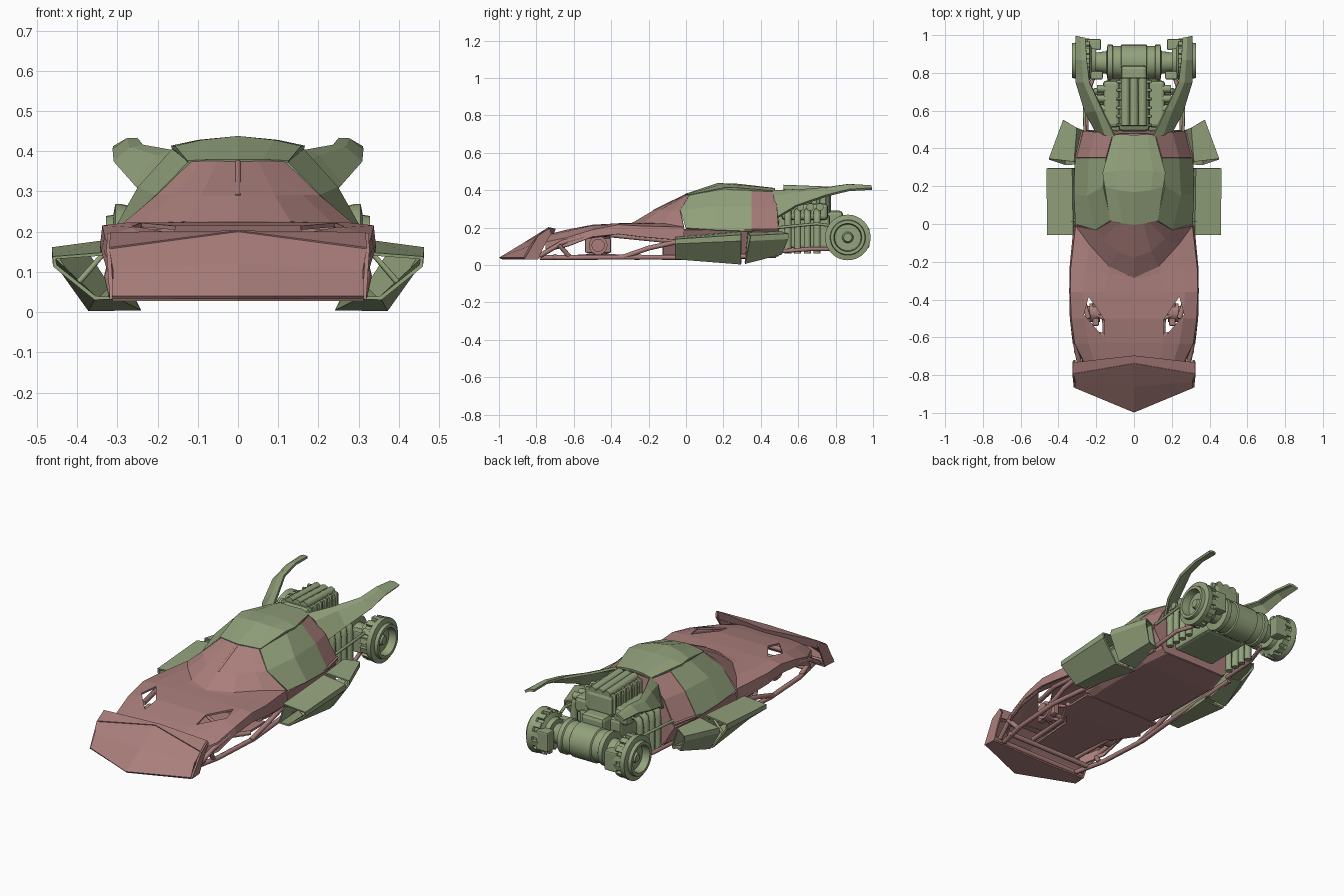
import bpy, bmesh, math
from mathutils import Matrix, Vector


def material(name, rgb):
    m = bpy.data.materials.new(name)
    m.diffuse_color = (*rgb, 1)
    return m


RED = material("red_panel", (0.40, 0.21, 0.20))
GREEN = material("green_panel", (0.29, 0.36, 0.20))


def finish(name, bm, mat, mirror=False, solid=0, smooth=False):
    bmesh.ops.recalc_face_normals(bm, faces=bm.faces)
    me = bpy.data.meshes.new(name)
    bm.to_mesh(me)
    bm.free()
    ob = bpy.data.objects.new(name, me)
    bpy.context.collection.objects.link(ob)
    me.materials.append(mat)
    if smooth:
        bpy.ops.object.select_all(action='DESELECT')
        ob.select_set(True)
        bpy.context.view_layer.objects.active = ob
        bpy.ops.object.shade_smooth_by_angle(angle=math.radians(35))
    if mirror:
        ob.modifiers.new("mirror", 'MIRROR').use_clip = True
    if solid:
        s = ob.modifiers.new("thickness", 'SOLIDIFY')
        s.thickness, s.offset = solid, 0
    return ob


def loft(name, rows, mat, closed=False, cap=False, **kw):
    bm = bmesh.new()
    vs = [[bm.verts.new(p) for p in r] for r in rows]
    n = len(rows[0])
    for a, b in zip(vs, vs[1:]):
        for i in range(n if closed else n - 1):
            j = (i + 1) % n
            bm.faces.new((a[i], a[j], b[j], b[i]))
    if cap:
        bm.faces.new(vs[0])
        bm.faces.new(vs[-1])
    return finish(name, bm, mat, **kw)


def flat(y, pts):
    return [(x, y, z) for x, z in pts]


def box(name, lo, hi, mat, bevel=0, **kw):
    bm = bmesh.new()
    c = (Vector(lo) + Vector(hi)) / 2
    d = Vector(hi) - Vector(lo)
    bmesh.ops.create_cube(bm, size=1, matrix=Matrix.Translation(c) @ Matrix.Diagonal((*d, 1)))
    if bevel:
        bmesh.ops.bevel(bm, geom=bm.edges[:], offset=bevel, segments=2, affect='EDGES', profile=0.5)
    return finish(name, bm, mat, **kw)


def lathe(name, profile, cy, cz, mat, seg=28, mirror=True):
    # revolve (x, radius) pairs about an axis parallel to x
    ring = lambda x, r: [(x, cy + r * math.cos(2 * math.pi * i / seg),
                          cz + r * math.sin(2 * math.pi * i / seg)) for i in range(seg)]
    return loft(name, [ring(x, r) for x, r in profile], mat, True, True, mirror=mirror, smooth=True)


def tube(name, pts, r, mat, sides=(1, -1)):
    for s in sides:
        cu = bpy.data.curves.new(name, 'CURVE')
        cu.dimensions, cu.bevel_depth, cu.bevel_resolution, cu.use_fill_caps = '3D', r, 2, True
        sp = cu.splines.new('POLY')
        sp.points.add(len(pts) - 1)
        for p, (x, y, z) in zip(sp.points, pts):
            p.co = (s * x, y, z, 1)
        ob = bpy.data.objects.new(name, cu)
        cu.materials.append(mat)
        bpy.context.collection.objects.link(ob)


# Plough nose, its flange, and the chin underneath
loft("nose_plough", [[(0, -.995, .036), (.312, -.865, .036)],
                     [(0, -.86, .118), (.31, -.83, .10)],
                     [(0, -.735, .196), (.32, -.79, .153)]], RED, mirror=True, solid=.01)
loft("plough_flange", [[(0, -.735, .198), (.32, -.79, .156)], [(0, -.70, .19), (.317, -.735, .195)],
                       [(0, -.715, .16), (.315, -.745, .15)]], RED, mirror=True, solid=.01)
loft("plough_end_plate", [[(.314, -.865, .032), (.322, -.79, .158), (.32, -.73, .197)],
                          [(.308, -.79, .032), (.312, -.76, .1), (.315, -.72, .17)]], RED, mirror=True, solid=.01)
loft("chin_floor", [[(0, -.985, .032), (.312, -.86, .032)], [(0, -.80, .032), (.31, -.79, .032)]],
     RED, mirror=True, solid=.008)
tube("chin_bar", [(-.31, -.8, .05), (.31, -.8, .05)], .014, RED, (1,))
tube("nose_crossbar", [(-.28, -.7, .045), (.28, -.7, .045)], .014, RED, (1,))

# Hood shell with fender edges and two vents
hood = loft("hood", [
    flat(-.75, [(0, .155), (.14, .155), (.20, .145), (.25, .12), (.255, .07)]),
    flat(-.63, [(0, .185), (.15, .185), (.24, .176), (.31, .145), (.32, .10)]),
    flat(-.50, [(0, .21), (.155, .21), (.26, .206), (.328, .185), (.335, .15)]),
    flat(-.36, [(0, .218), (.16, .218), (.27, .218), (.334, .212), (.338, .165)]),
    [(0, -.29, .22), (.14, -.26, .218), (.26, -.24, .216), (.332, -.24, .205), (.337, -.24, .15)],
    [(0, -.285, .222), (.13, -.225, .22), (.235, -.11, .216), (.305, -.01, .20), (.315, -.01, .13)],
], RED, mirror=True, solid=.01)
vent = [(.24, -.385), (.265, -.48), (.16, -.6), (.155, -.51)]
cutter = loft("vent_cutter", [[(x, y, z) for x, y in vent] for z in (.19, .35)], RED, True, True, mirror=True)
cutter.hide_render = True
cutter.display_type = 'WIRE'
cut = hood.modifiers.new("vents", 'BOOLEAN')
cut.operation, cut.object = 'DIFFERENCE', cutter

# Windscreen and cowl
loft("windscreen", [[(0, -.285, .222), (.13, -.225, .22), (.235, -.11, .216), (.305, -.01, .20)],
                    [(0, -.175, .287), (.09, -.145, .287), (.16, -.075, .288), (.2, -.03, .288)],
                    [(0, 0, .372), (.05, .005, .372), (.085, .01, .372), (.115, .02, .371)]],
     RED, mirror=True, solid=.008)
tube("windscreen_divider", [(0, -.175, .287), (0, 0, .373)], .007, RED, (1,))

# Roof, cabin sides and rear quarters
loft("roof", [[(0, -.005, .374), (.06, .005, .374), (.125, .02, .371)],
              [(0, .17, .432), (.09, .18, .422), (.155, .2, .407)],
              [(0, .28, .428), (.10, .28, .422), (.165, .27, .408)],
              [(0, .47, .406), (.07, .475, .404), (.11, .47, .39)]], GREEN, mirror=True, solid=.012)
loft("cabin_side", [[(.12, .02, .37), (.2, -.03, .288), (.307, 0, .195)],
                    [(.16, .2, .402), (.245, .15, .308), (.314, .16, .185)],
                    [(.145, .35, .395), (.235, .35, .308), (.31, .35, .178)]], GREEN, mirror=True, solid=.01)
loft("rear_quarter", [[(.145, .35, .393), (.235, .35, .306), (.308, .35, .176)],
                      [(.11, .475, .388), (.2, .485, .30), (.275, .495, .165)]], RED, mirror=True, solid=.01)
loft("rear_bulkhead", [[(0, .475, .40), (0, .49, .3), (0, .495, .165), (0, .495, .05)],
                       [(.11, .472, .39), (.2, .482, .3), (.275, .492, .165), (.2, .492, .05)]],
     RED, mirror=True, solid=.01)

# Lower tub, floor and front spine
tub = lambda y, w, z: flat(y, [(0, z), (w - .09, z), (w - .06, z + .02), (w, .19)])
loft("tub", [tub(-.12, .29, .04), tub(.0, .305, .036), tub(.35, .308, .036), tub(.495, .275, .05)],
     RED, mirror=True, solid=.01)
loft("front_bulkhead", [[(0, -.12, .04), (0, -.12, .22)], [(.2, -.12, .04), (.29, -.12, .2)]],
     RED, mirror=True, solid=.01)
loft("front_floor", [[(0, -.66, .035), (.12, -.66, .035)], [(0, -.4, .035), (.14, -.4, .035)],
                     [(0, -.3, .035), (.24, -.28, .035)], [(0, -.1, .038), (.24, -.1, .038)]],
     RED, mirror=True, solid=.012)

# Side frame rails below the fenders
RAILS = [[(.25, -.78, .04), (.29, -.6, .04), (.31, -.3, .042), (.28, 0, .04), (.26, .48, .05)],
         [(.28, -.78, .05), (.305, -.66, .12), (.32, -.55, .15), (.325, -.4, .17)],
         [(.24, -.5, .17), (.30, -.3, .15), (.31, 0, .12)],
         [(.31, -.33, .045), (.32, -.2, .09), (.31, -.02, .13)],
         [(.28, -.62, .04), (.305, -.68, .11)],
         [(.15, -.66, .04), (.16, -.4, .045), (.25, -.25, .04)]]
for i, p in enumerate(RAILS):
    tube("frame_rail_%d" % i, p, .013, RED)

# Front suspension and hubs
lathe("front_hub", [(.18, .03), (.18, .05), (.235, .05), (.235, .035), (.25, .035)], -.47, .105, RED, 20)
box("front_upright", (.185, -.54, .065), (.22, -.40, .145), RED, .008, mirror=True)
for y in (-.53, -.41):
    tube("front_wishbone", [(.1, y, .05), (.22, -.47, .07)], .009, RED)
    tube("front_upper_arm", [(.1, y, .15), (.22, -.47, .145)], .009, RED)
tube("front_axle", [(-.24, -.47, .105), (.24, -.47, .105)], .013, RED, (1,))

# Open-ended side pods
loft("front_side_pod", [flat(-.058, [(.3, .035), (.355, .035), (.455, .115), (.457, .135), (.325, .145)]),
                        flat(.295, [(.245, .007), (.37, .007), (.457, .13), (.459, .158), (.33, .175)])],
     GREEN, True, mirror=True, solid=.01)
loft("rear_side_pod", [[(.26, .315, .01), (.37, .315, .01), (.447, .34, .13), (.447, .345, .155), (.32, .33, .17)],
                       [(.26, .49, .06), (.32, .51, .06), (.372, .545, .14), (.372, .55, .165), (.305, .51, .175)]],
     GREEN, True, mirror=True, solid=.01)
for y in (.02, .24):
    tube("pod_strut", [(.27, y, .1), (.33, y, .15), (.40, y, .07)], .008, GREEN)

# Swept tail fins
loft("tail_fin", [[(.10, .465, .395), (.15, .47, .365), (.20, .49, .255)],
                  [(.165, .6, .398), (.20, .6, .385), (.255, .59, .315)],
                  [(.235, .75, .41), (.265, .75, .405), (.305, .75, .37)],
                  [(.25, .87, .427), (.275, .87, .426), (.308, .87, .40)],
                  [(.257, .985, .42), (.28, .99, .42), (.307, .995, .407)]], GREEN, mirror=True, solid=.013)

# Engine block, blower with ribs, intakes and headers
box("engine_block", (-.13, .49, .09), (.13, .77, .27), GREEN, .015)
box("valve_cover", (.075, .51, .24), (.165, .76, .33), GREEN, .02, mirror=True)
box("blower", (-.085, .49, .27), (.085, .775, .40), GREEN, .025)
for i in range(6):
    y = .515 + i * .046
    box("blower_rib", (-.095, y, .29), (.095, y + .018, .405), GREEN, .008)
for x in (-.045, 0, .045):
    tube("intake_lobe", [(x, .52, .405), (x, .77, .395)], .024, GREEN, (1,))
for i in range(4):
    y = .545 + i * .052
    tube("exhaust_header", [(.13, y, .27), (.175, y, .285), (.20, y, .265), (.205, y, .23), (.205, y, .06)],
         .019, GREEN)
    lathe("header_cap", [(.15, .02), (.195, .02)], y + .015, .31, GREEN, 14)

# Rear axle, differential and chassis links
lathe("differential", [(0, .095), (.065, .095), (.07, .088), (.11, .088), (.115, .095), (.14, .095), (.145, .06),
                       (.22, .05)], .855, .15, GREEN)
box("gearbox", (-.07, .74, .10), (.07, .84, .29), GREEN, .02)
tube("rear_link", [(.25, .47, .07), (.255, .66, .085), (.2, .82, .085)], .011, RED)
tube("rear_upper_link", [(.26, .49, .2), (.265, .7, .22), (.23, .84, .2)], .008, GREEN)

# Rear wheels: dished hubs, gripping blocks and calipers
lathe("rear_wheel", [(.2, .05), (.2, .08), (.225, .085), (.235, .105), (.27, .105), (.275, .118), (.29, .122),
                     (.305, .122), (.31, .095), (.328, .092), (.328, .075), (.285, .07), (.285, .03), (.305, .022)],
      .865, .147, GREEN, 32)
bm = bmesh.new()
for i in range(14):
    m = (Matrix.Translation((.255, .865, .147)) @ Matrix.Rotation(2 * math.pi * i / 14, 4, 'X')
         @ Matrix.Translation((0, 0, .108)) @ Matrix.Diagonal((.04, .03, .02, 1)))
    bmesh.ops.create_cube(bm, size=1, matrix=m)
finish("wheel_blocks", bm, GREEN, mirror=True)
box("brake_caliper_rear", (.175, .92, .09), (.25, .98, .2), GREEN, .008, mirror=True)
box("brake_caliper_front", (.165, .765, .09), (.23, .81, .21), GREEN, .008, mirror=True)
